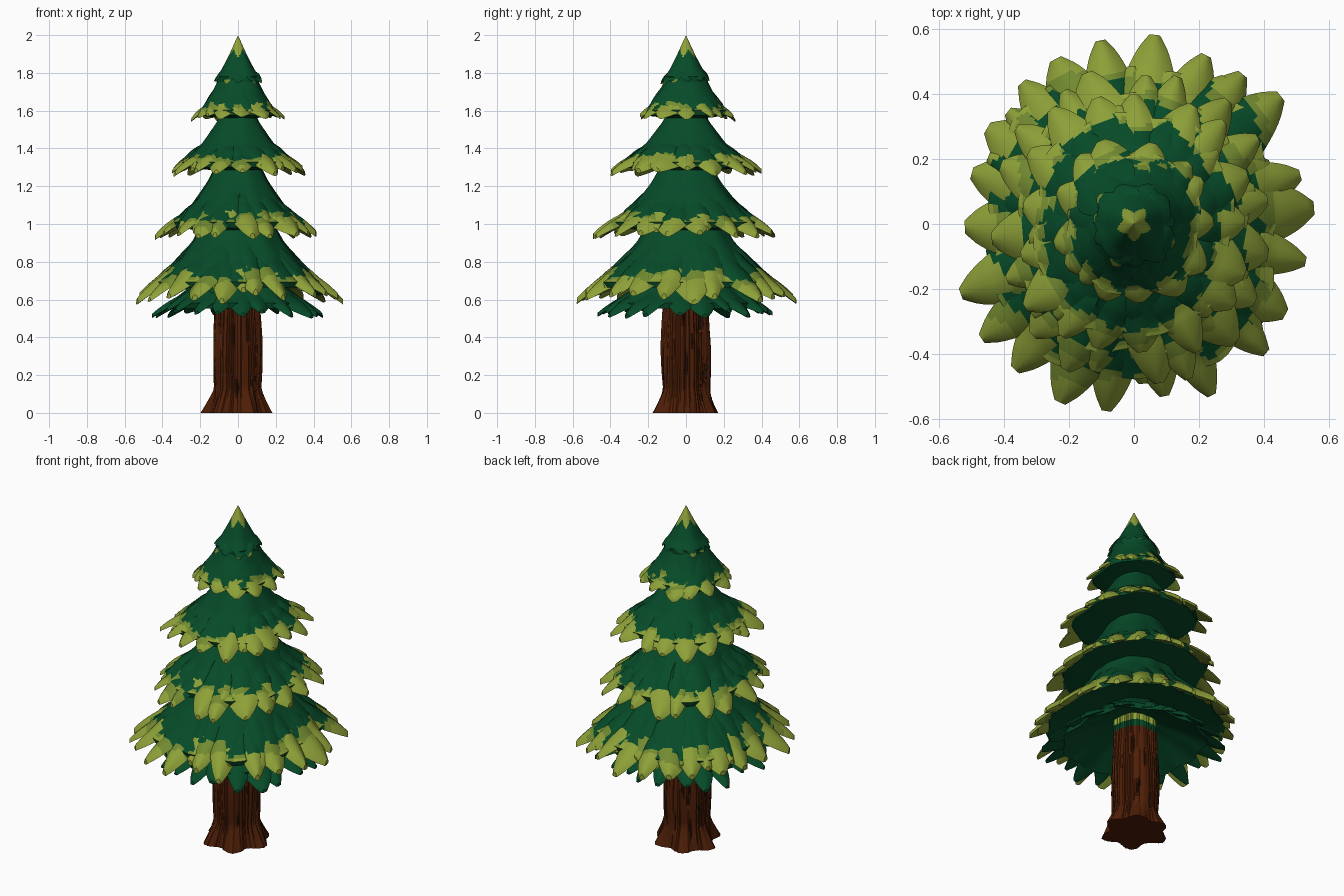
import bpy
import bmesh
import random
from math import sin, cos, pi, tau, atan2

random.seed(5)
if "Cube" in bpy.data.objects:
    bpy.data.objects.remove(bpy.data.objects["Cube"])


def material(name, colour):
    m = bpy.data.materials.new(name)
    m.use_nodes = True
    m.diffuse_color = (*colour, 1)
    m.node_tree.nodes["Principled BSDF"].inputs["Base Color"].default_value = (*colour, 1)
    return m


DARK, LIGHT, OLIVE, BARK, CRACK = range(5)
MATS = [material("pine green", (0.002, 0.07, 0.022)),
        material("leaf tip green", (0.27, 0.355, 0.04)),
        material("olive green", (0.17, 0.255, 0.03)),
        material("bark brown", (0.075, 0.013, 0.002)),
        material("bark crack", (0.018, 0.005, 0.002))]


def finish(bm, name, angle):
    bmesh.ops.recalc_face_normals(bm, faces=bm.faces)
    me = bpy.data.meshes.new(name)
    bm.to_mesh(me)
    bm.free()
    for m in MATS:
        me.materials.append(m)
    ob = bpy.data.objects.new(name, me)
    bpy.context.collection.objects.link(ob)
    bpy.ops.object.select_all(action='DESELECT')
    ob.select_set(True)
    bpy.context.view_layer.objects.active = ob
    bpy.ops.object.shade_smooth_by_angle(angle=angle)
    return ob


def loft(bm, rings, paint):
    """Skin closed rings of points; paint(row, column) gives the material."""
    vs = [[bm.verts.new(p) for p in ring] for ring in rings]
    n = len(vs[0])
    for i in range(len(vs) - 1):
        for j in range(n):
            k = (j + 1) % n
            f = bm.faces.new((vs[i][j], vs[i][k], vs[i + 1][k], vs[i + 1][j]))
            f.material_index = paint(i, j)
    for row, i in ((vs[0], 0), (vs[-1], len(vs) - 2)):
        bm.faces.new(row).material_index = paint(i, 0)


def height(profile, r):
    """Height of the tier surface at radius r, continued past both ends."""
    for (r0, z0), (r1, z1) in zip(profile, profile[1:]):
        if r <= r1:
            break
    return z0 + (z1 - z0) * (r - r0) / (r1 - r0)


def squarish(a):
    return 1 - 0.035 * cos(4 * a)


def tint(f, edge, band):
    return DARK if f < edge else OLIVE if f < edge + band else LIGHT


SECTION = [(-1, -.6), (-.55, .6), (0, .9), (.55, .6), (1, -.6), (0, -.9)]
STEPS = 16


def leaf(bm, profile, ang, reach, width, thick, droop, sx, sy, edge):
    """One thick pointed spray that follows the tier surface and sags at its tip."""
    R = profile[-1][0]
    rings, fr = [], []
    twist = random.uniform(-.25, .25)
    for i in range(STEPS + 1):
        s = i / STEPS
        w = .7 + .3 * sin(pi / 2 * s / .5) if s < .5 else max(.2, ((1 - s) / .5) ** .5)
        f = reach * (0.5 + 0.5 * s)
        r = f * R
        z = height(profile, r) - 0.04 * (1 - s) ** 2 - droop * s ** 3
        t = thick * (0.4 + 0.6 * w)
        r *= squarish(ang)
        ring = []
        for u, v in SECTION:
            tx = u * w * width
            ring.append((sx * (r * cos(ang) - tx * sin(ang)),
                         sy * (r * sin(ang) + tx * cos(ang)), z + v * t + twist * tx))
        rings.append(ring)
        fr.append(f)
    band = random.choice((0, 0, .05, .1))
    skew = random.uniform(-.025, .025)
    loft(bm, rings, lambda i, j: tint(fr[i] + skew * (j - 1.5), edge, band))


def tier(name, profile, count, sx, sy, edge, thick, droop, hollow, reaches):
    """Folded skirt, closed underneath, with rows of sprays round its hem."""
    bm = bmesh.new()
    R, n = profile[-1][0], 96
    r0 = max(profile[0][0], 0.002)
    radii = [r0 + (0.82 * R - r0) * i / 24 for i in range(25)]
    path = [(r, height(profile, r)) for r in radii]
    zb = path[-1][1]
    path += [(0.8 * R, zb - 0.03), (0.5 * R, zb - 0.03 + hollow * 0.5), (0.12 * R, zb - 0.03 + hollow)]
    rings = []
    for r, z in path:
        ring = []
        for j in range(n):
            a = tau * j / n
            q = r * (1 + 0.035 * (r / R) * sin(count // 2 * a)) * squarish(a)
            ring.append((sx * q * cos(a), sy * q * sin(a), z))
        rings.append(ring)

    def paint(i, j):
        a = tau * j / n
        wave = .03 * sin(count * a) + .03 * sin(7 * a + 1)
        return tint(radii[i] / R, edge + wave, .03) if i < 24 else DARK
    loft(bm, rings, paint)
    for reach in reaches:
        shift = random.random()
        for k in range(count):
            a = tau * (k + shift + random.uniform(-.25, .25)) / count
            leaf(bm, profile, a, reach * random.uniform(.92, 1.04),
                 R * pi / count * random.uniform(.85, 1.2), thick * random.uniform(.8, 1.15),
                 droop * random.uniform(.5, 1.2), sx, sy, edge + random.uniform(-.09, .07))
    return finish(bm, name, 0.7)


# Foliage, lowest tier first: profiles run (radius, height) from top to hem
tier("under_skirt", [(.1, .80), (.2, .72), (.34, .61), (.47, .53)],
     22, .98, 1.02, 9, .022, .01, .15, [1])
tier("bottom_tier", [(.1, 1.18), (.17, 1.05), (.25, .91), (.35, .79), (.45, .70), (.56, .63)],
     22, .99, 1.05, .76, .034, .025, .08, [1, .88])
tier("lower_middle_tier", [(.07, 1.45), (.13, 1.31), (.18, 1.22), (.27, 1.10), (.35, 1.03), (.47, .96)],
     19, .94, 1.06, .75, .030, .025, -.02, [1, .87])
tier("upper_middle_tier", [(.06, 1.66), (.12, 1.54), (.2, 1.43), (.29, 1.35), (.4, 1.29)],
     17, .96, 1.07, .73, .026, .022, -.02, [1, .86])
tier("upper_tier", [(.04, 1.9), (.085, 1.82), (.125, 1.735), (.16, 1.67), (.2, 1.615), (.265, 1.575)],
     13, .97, 1.02, .74, .020, .02, -.02, [1, .85])
crown = tier("crown", [(0, 2), (.05, 1.895), (.09, 1.82), (.145, 1.745)],
             11, .98, 1, .95, .008, .004, 0, [.96])

# Pale toothed peak
for p in crown.data.polygons:
    x, y, z = p.center
    if z > 1.905 + 0.018 * sin(5 * atan2(y, x)):
        p.material_index = LIGHT

# Trunk: lumpy ridged bark with flared roots and short dark cracks
bm = bmesh.new()
cols, rows, top = 110, 39, 0.78
ridge = [random.uniform(-.004, .004) for _ in range(cols)]
cracked = {}
for j in random.sample(range(cols), 30):
    start = random.randint(3, rows - 15)
    cracked[j] = (start, start + random.randint(2, 6))
rings = []
for i in range(rows + 1):
    z = top * i / rows
    flare = max(0, 1 - z / 0.13) ** 1.1
    ring = []
    for j in range(cols):
        a = tau * j / cols
        lobes = 0.75 + 0.3 * cos(6 * a + 0.4) + 0.1 * sin(3 * a)
        r = 0.121 + 0.007 * sin(9 * z - 1.2) + 0.006 * sin(5 * a + 5 * z)
        r += flare * 0.07 * lobes + ridge[j]
        lo, hi = cracked.get(j, (1, 0))
        if lo <= i <= hi:
            r -= 0.012
        ring.append((r * cos(a) - 0.006, r * sin(a), z))
    rings.append(ring)


def bark(i, j):
    z = top * i / rows
    if z > 0.6:
        return DARK if z < 0.63 else LIGHT
    lo, hi = cracked.get(j, (1, 0))
    return CRACK if lo <= i < hi else BARK


loft(bm, rings, bark)
finish(bm, "trunk", 0.6)
